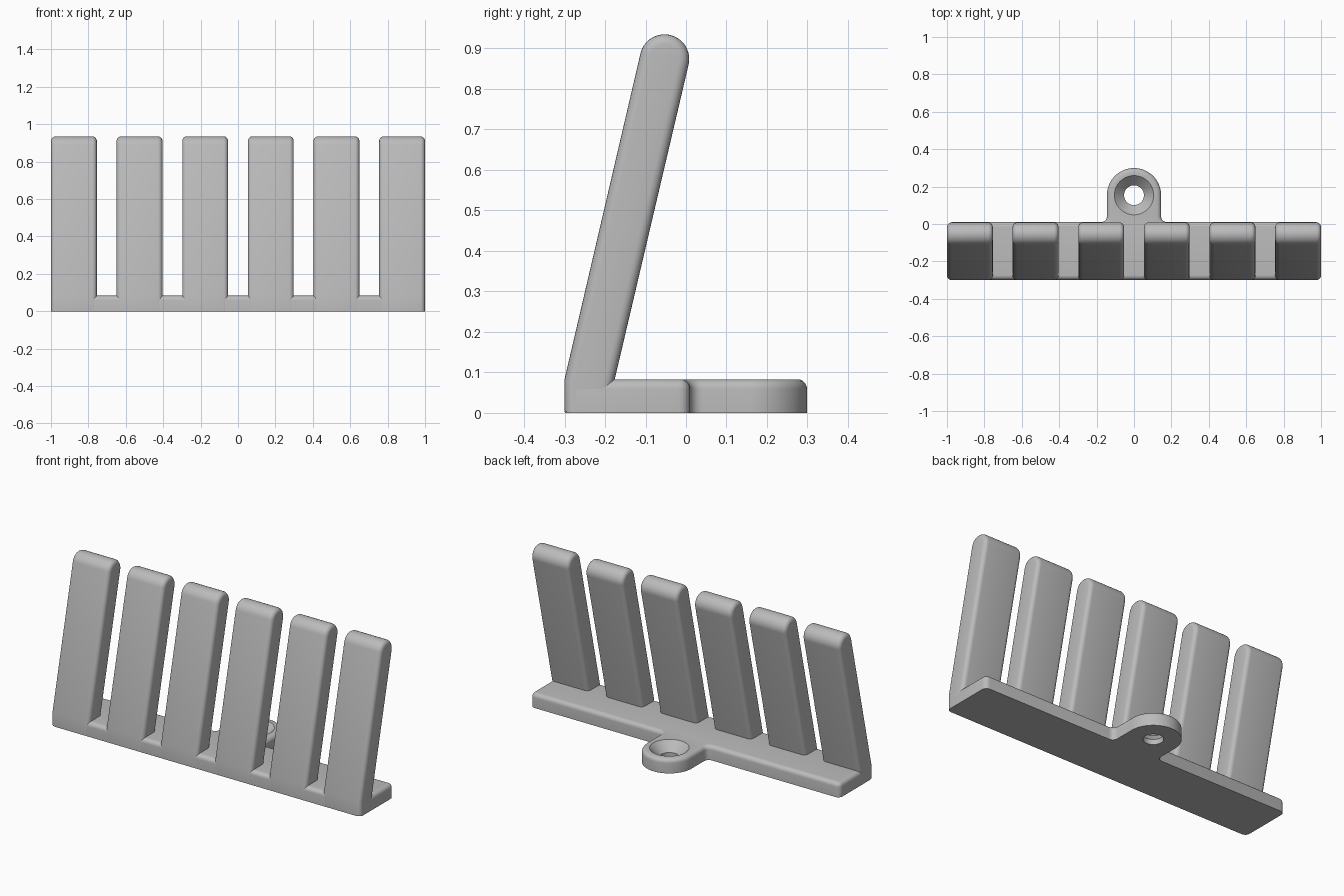
import bpy, bmesh, math

cube = bpy.data.objects.get("Cube")
if cube:
    bpy.data.objects.remove(cube, do_unlink=True)

# Single plain colour
grey = bpy.data.materials.new("light_grey")
grey.use_nodes = True
colour = (0.5, 0.5, 0.5, 1)
grey.diffuse_color = colour
grey.node_tree.nodes["Principled BSDF"].inputs["Base Color"].default_value = colour

BASE_H, EDGE = 0.083, 0.024


def arc(cu, cv, r, start, end, n):
    """Points on an arc, angles in degrees."""
    steps = [math.radians(start + (end - start) * i / n) for i in range(n + 1)]
    return [(cu + r * math.cos(a), cv + r * math.sin(a)) for a in steps]


def extrude(points, vector):
    """Closed outline pulled along a vector into a solid."""
    bm = bmesh.new()
    face = bm.faces.new([bm.verts.new(p) for p in points])
    result = bmesh.ops.extrude_face_region(bm, geom=[face])
    verts = [g for g in result["geom"] if isinstance(g, bmesh.types.BMVert)]
    bmesh.ops.translate(bm, verts=verts, vec=vector)
    bmesh.ops.recalc_face_normals(bm, faces=bm.faces)
    return bm


def round_edges(bm, rule):
    edges = [e for e in bm.edges if rule(e)]
    bmesh.ops.bevel(bm, geom=edges, offset=EDGE, segments=5, profile=0.5,
                    affect='EDGES', clamp_overlap=False)


def make_object(name, bm):
    mesh = bpy.data.meshes.new(name)
    bm.to_mesh(mesh)
    bm.free()
    mesh.materials.append(grey)
    obj = bpy.data.objects.new(name, mesh)
    bpy.context.collection.objects.link(obj)
    return obj


def smooth(obj):
    bpy.ops.object.select_all(action='DESELECT')
    obj.select_set(True)
    bpy.context.view_layer.objects.active = obj
    bpy.ops.object.shade_smooth_by_angle(angle=math.radians(30))


# Base plate: right half outline with filleted mounting tab, then mirrored
tab_r, tab_y, back, front = 0.145, 0.154, 0.01, -0.299
half = (arc(0.972, front + 0.028, 0.028, -90, 0, 5)
        + arc(0.972, back - 0.028, 0.028, 0, 90, 5)
        + arc(tab_r + 0.03, back + 0.03, 0.03, 270, 180, 6)
        + arc(0, tab_y, tab_r, 0, 90, 16))
outline = half + [(-x, y) for x, y in reversed(half[:-1])]
bm = extrude([(x, y, 0) for x, y in outline], (0, 0, BASE_H))
round_edges(bm, lambda e: all(v.co.z > BASE_H / 2 for v in e.verts))
base = make_object("base_plate", bm)

# Countersunk screw hole, cut from the tab
profile = [(0, -0.05), (0.053, -0.05), (0.053, 0.03),
           (0.105, BASE_H), (0.105, 0.15), (0, 0.15)]
bm = bmesh.new()
verts = [bm.verts.new((r, 0, z)) for r, z in profile]
edges = [bm.edges.new(pair) for pair in zip(verts, verts[1:])]
bmesh.ops.spin(bm, geom=verts + edges, cent=(0, 0, 0), axis=(0, 0, 1),
               angle=math.tau, steps=48, use_duplicate=False)
bmesh.ops.remove_doubles(bm, verts=bm.verts, dist=0.0005)
bmesh.ops.recalc_face_normals(bm, faces=bm.faces)
bmesh.ops.translate(bm, verts=bm.verts, vec=(0, tab_y, 0))
cutter = make_object("hole_cutter", bm)
cutter.hide_render = True
hole = base.modifiers.new("screw_hole", 'BOOLEAN')
hole.operation, hole.solver, hole.object = 'DIFFERENCE', 'EXACT', cutter
bpy.context.view_layer.objects.active = base
bpy.ops.object.modifier_apply(modifier=hole.name)
bpy.data.objects.remove(cutter, do_unlink=True)
smooth(base)

# Leaning prongs: side profile with a round tip, rounded along both sides
width, count = 0.245, 6
pitch = (2 - width) / (count - 1)
side = ([(-0.195, 0.002), (-0.3, 0.002), (-0.3, BASE_H)]
        + arc(-0.053, 0.874, 0.061, 166.9, -13.1, 18))
for i in range(count):
    left = -1 + i * pitch
    bm = extrude([(left, y, z) for y, z in side], (width, 0, 0))
    round_edges(bm, lambda e: abs(e.verts[0].co.x - e.verts[1].co.x) < 0.001
                and max(v.co.z for v in e.verts) > 0.01)
    smooth(make_object(f"prong_{i + 1}", bm))
